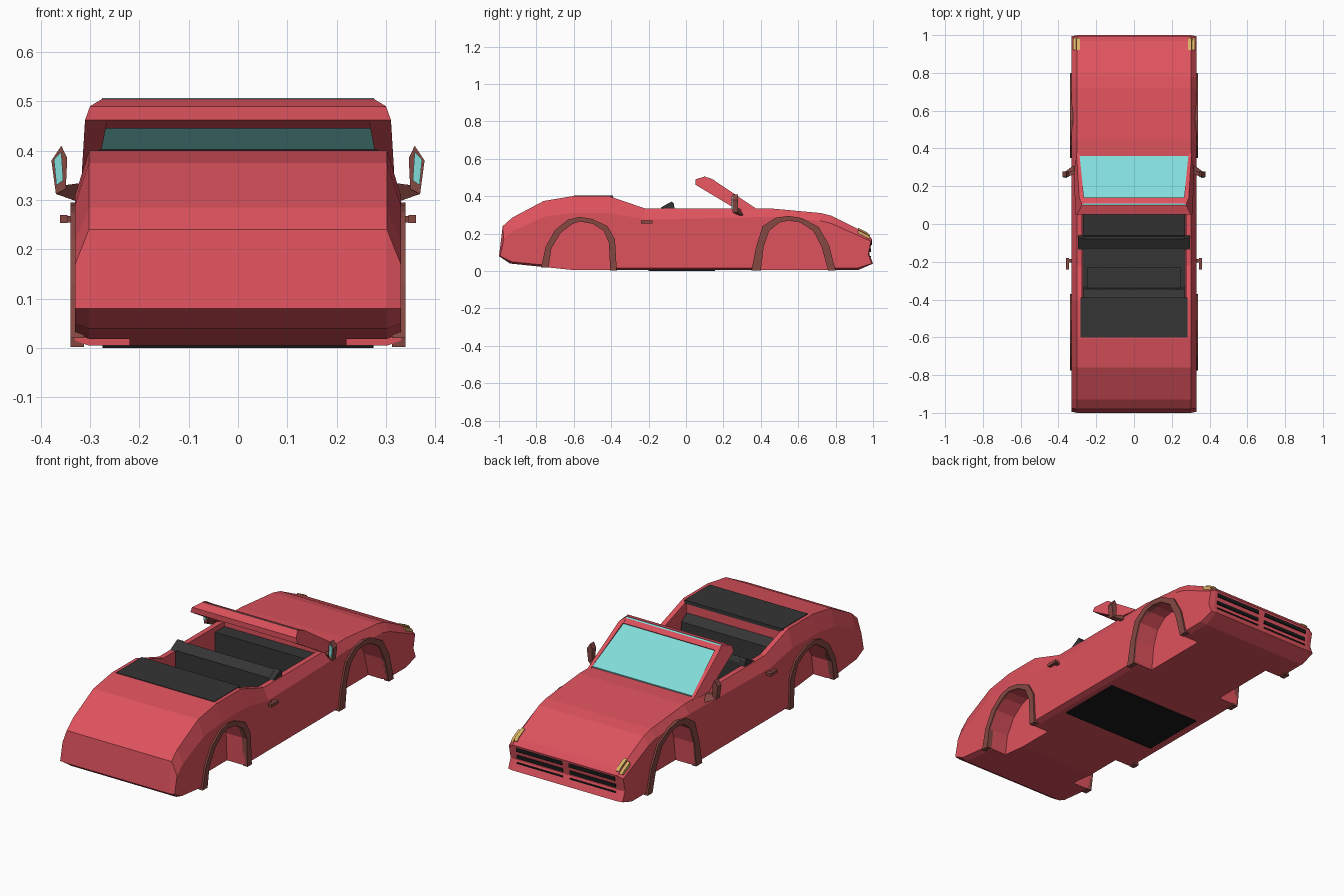
import bpy, bmesh


def material(name, rgb):
    m = bpy.data.materials.new(name)
    m.diffuse_color = (*rgb, 1)
    return m


RED = material("red_paint", (0.73, 0.085, 0.11))
TRIM = material("dark_red_trim", (0.24, 0.065, 0.055))
DARK = material("dark_interior", (0.035, 0.035, 0.035))
BLACK = material("black", (0.01, 0.01, 0.01))
GLASS = material("glass", (0.22, 0.72, 0.70))
AMBER = material("amber", (0.70, 0.45, 0.13))


def loft(name, sections, mat=None):
    """Join equal-length point rings into a capped flat-faced solid."""
    bm = bmesh.new()
    rings = [[bm.verts.new(p) for p in s] for s in sections]
    n = len(rings[0])
    for a, b in zip(rings, rings[1:]):
        for i in range(n):
            j = (i + 1) % n
            bm.faces.new((a[i], a[j], b[j], b[i]))
    bm.faces.new(rings[0])
    bm.faces.new(rings[-1])
    bmesh.ops.recalc_face_normals(bm, faces=bm.faces)
    me = bpy.data.meshes.new(name)
    bm.to_mesh(me)
    bm.free()
    ob = bpy.data.objects.new(name, me)
    bpy.context.collection.objects.link(ob)
    if mat:
        me.materials.append(mat)
    return ob


def prism(name, yz, x0, x1, mat=None):
    return loft(name, [[(x, y, z) for y, z in yz] for x in (x0, x1)], mat)


def box(name, x0, x1, y0, y1, z0, z1, mat=None):
    return prism(name, [(y0, z0), (y1, z0), (y1, z1), (y0, z1)], x0, x1, mat)


def cut(ob, cutter):
    cutter.hide_render = True
    mod = ob.modifiers.new("cut", 'BOOLEAN')
    mod.operation = 'DIFFERENCE'
    mod.solver = 'EXACT'
    mod.object = cutter
    bpy.context.view_layer.objects.active = ob
    bpy.ops.object.modifier_apply(modifier=mod.name)
    bpy.data.objects.remove(cutter)


# body: side profile (y, z, drop of the shoulder line at the outer side)
PROFILE = [(-1.0, 0.08, 0), (-0.98, 0.24, 0.07), (-0.93, 0.285, 0.07),
           (-0.76, 0.375, 0.085), (-0.61, 0.40, 0.09), (-0.41, 0.40, 0.09),
           (-0.22, 0.335, 0.06), (0.45, 0.335, 0.045), (0.72, 0.31, 0.04),
           (0.78, 0.295, 0.04), (0.97, 0.20, 0.03), (0.995, 0.17, 0.01),
           (0.98, 0.09, 0), (1.0, 0.04, 0), (0.92, 0.005, -0.01),
           (-0.60, 0.005, -0.01), (-0.94, 0.04, -0.01)]


def body_ring(x, k):
    return [(x, y * (1 - 0.006 * k), z - d * k) for y, z, d in PROFILE]


body = loft("body", [body_ring(-0.33, 1), body_ring(-0.302, 0),
                     body_ring(0.302, 0), body_ring(0.33, 1)], RED)
cut(body, box("cabin_cutter", -0.275, 0.275, -0.395, 0.28, 0.02, 0.6, RED))

# wheel wells and arch trims
ARCHES = {
    "rear": ([(-0.775, 0.02), (-0.75, 0.13), (-0.70, 0.22), (-0.63, 0.275),
              (-0.57, 0.29), (-0.50, 0.278), (-0.42, 0.24), (-0.38, 0.17), (-0.37, 0.002)],
             [(-0.735, 0.02), (-0.72, 0.12), (-0.67, 0.205), (-0.61, 0.25),
              (-0.57, 0.265), (-0.50, 0.253), (-0.44, 0.215), (-0.412, 0.15), (-0.405, 0.002)]),
    "front": ([(0.35, 0.002), (0.375, 0.13), (0.41, 0.24), (0.48, 0.285),
               (0.55, 0.295), (0.62, 0.283), (0.71, 0.235), (0.765, 0.14), (0.80, 0.002)],
              [(0.40, 0.002), (0.415, 0.13), (0.445, 0.215), (0.50, 0.26),
               (0.55, 0.27), (0.61, 0.26), (0.68, 0.215), (0.725, 0.13), (0.76, 0.002)]),
}
for end, (outer, inner) in ARCHES.items():
    for side, s in (("left", -1), ("right", 1)):
        hole = inner + [(inner[-1][0], -0.1), (inner[0][0], -0.1)]
        cut(body, prism("well_cutter", hole, s * 0.22, s * 0.5, RED))
        prism(f"{end}_arch_trim_{side}", outer + inner[::-1], s * 0.312, s * 0.339, TRIM)

# underside panel, cabin lining and flat rear deck cover
box("underside_panel", -0.275, 0.275, -0.20, 0.155, 0, 0.008, BLACK)
box("cabin_floor", -0.273, 0.273, -0.393, 0.278, 0.018, 0.03, DARK)
box("dashboard", -0.273, 0.273, 0.20, 0.278, 0.19, 0.31, DARK)
box("deck_cover", -0.283, 0.283, -0.60, -0.39, 0.385, 0.403, DARK)

# seats
prism("front_seat_cushion", [(-0.08, 0.03), (0.06, 0.03), (0.06, 0.17), (-0.08, 0.15)],
      -0.268, 0.268, DARK)
prism("front_seat_back", [(-0.13, 0.05), (-0.06, 0.05), (-0.065, 0.345), (-0.08, 0.37),
                          (-0.13, 0.342)], -0.27, 0.27, DARK)
for s in (-1, 1):
    prism("seat_back_wing", [(-0.135, 0.338), (-0.06, 0.325), (-0.065, 0.36),
                             (-0.075, 0.372)], s * 0.265, s * 0.297, DARK)
box("rear_seat_cushion", -0.25, 0.25, -0.35, -0.23, 0.03, 0.19, DARK)
prism("rear_seat_back", [(-0.39, 0.03), (-0.33, 0.03), (-0.345, 0.31), (-0.39, 0.34)],
      -0.268, 0.268, DARK)

# windscreen: header, pillars and glass
prism("windscreen_header", [(0.05, 0.462), (0.05, 0.49), (0.10, 0.505), (0.14, 0.49),
                            (0.10, 0.445)], -0.272, 0.272, RED)
PILLAR = [(0.05, 0.462), (0.05, 0.49), (0.10, 0.505), (0.14, 0.492), (0.38, 0.33),
          (0.27, 0.33)]
OUTER = [0.31, 0.30, 0.275, 0.29, 0.305, 0.318]
INNER = [0.265, 0.265, 0.265, 0.265, 0.29, 0.29]
for side, s in (("left", -1), ("right", 1)):
    loft(f"windscreen_pillar_{side}",
         [[(s * x, y, z) for x, (y, z) in zip(xs, PILLAR)] for xs in (INNER, OUTER)], RED)
loft("windscreen_glass", [
    [(-0.275, 0.10, 0.513), (0.275, 0.10, 0.513), (0.300, 0.36, 0.348), (-0.300, 0.36, 0.348)],
    [(-0.275, 0.097, 0.50), (0.275, 0.097, 0.50), (0.300, 0.357, 0.336), (-0.300, 0.357, 0.336)],
], GLASS).location.z = -0.006

for side, s in (("left", -1), ("right", 1)):
    # door mirror: bracket, housing and glass
    loft(f"mirror_bracket_{side}", [
        [(s * 0.315, 0.265, 0.335), (s * 0.315, 0.285, 0.335),
         (s * 0.32, 0.31, 0.295), (s * 0.32, 0.29, 0.295)],
        [(s * 0.352, 0.25, 0.33), (s * 0.352, 0.27, 0.33),
         (s * 0.368, 0.275, 0.312), (s * 0.368, 0.25, 0.312)]], TRIM)
    face = [(0.349, 0.322), (0.369, 0.312), (0.378, 0.38), (0.358, 0.41), (0.346, 0.385)]
    loft(f"mirror_housing_{side}", [[(s * x, y, z) for x, z in face]
                                    for y in (0.248, 0.278)], TRIM)
    pane = [(0.354, 0.34), (0.368, 0.33), (0.373, 0.382), (0.358, 0.398)]
    loft(f"mirror_glass_{side}", [[(s * x, y, z) for x, z in pane]
                                  for y in (0.244, 0.25)], GLASS)
    # door handle
    box(f"handle_stem_{side}", s * 0.325, s * 0.352, -0.205, -0.185, 0.255, 0.268, TRIM)
    box(f"handle_grip_{side}", s * 0.345, s * 0.361, -0.24, -0.18, 0.254, 0.27, TRIM)
    # corner lamp
    for x0, x1, dz in ((0.285, 0.304, 0), (0.304, 0.322, -0.012)):
        prism(f"corner_lamp_{side}", [(0.92, 0.20), (0.92, 0.231 + dz), (0.97, 0.206 + dz),
                                      (0.985, 0.19 + dz), (0.97, 0.17)], s * x0, s * x1, AMBER)
    # nose grille slots
    for z0, z1, y in ((0.140, 0.160, 0.991), (0.102, 0.120, 0.985), (0.074, 0.081, 0.985)):
        box(f"grille_slot_{side}", s * 0.02, s * 0.285, y - 0.02, y + 0.004, z0, z1, BLACK)
